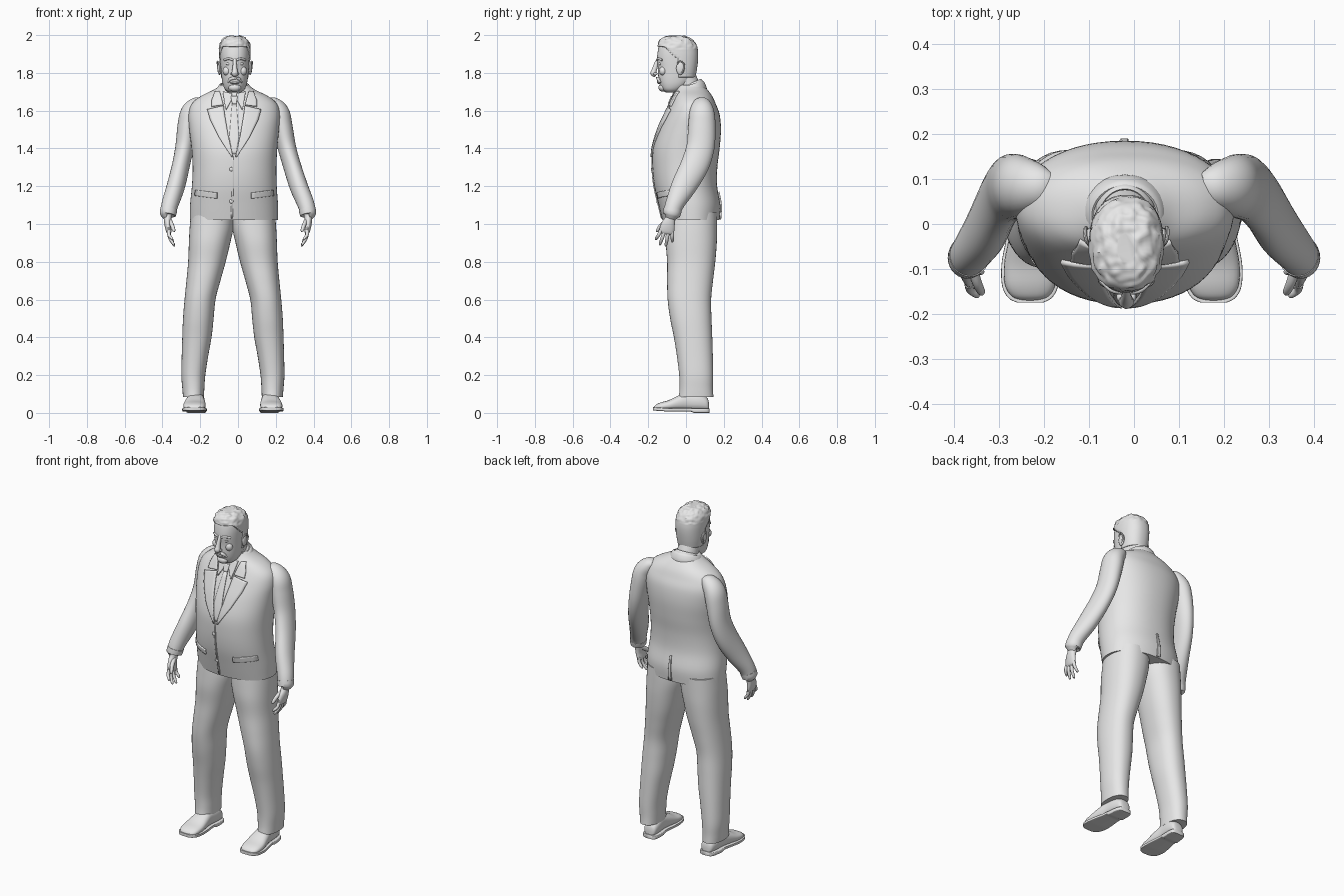
import bpy, bmesh, math
from mathutils import Vector, noise
from mathutils.bvhtree import BVHTree

grey = bpy.data.materials.new("plain grey")
grey.diffuse_color = (0.8, 0.8, 0.8, 1)
CX = -0.02          # body centre line


def finish(name, bm):
    bmesh.ops.recalc_face_normals(bm, faces=bm.faces)
    for f in bm.faces:
        f.smooth = True
    me = bpy.data.meshes.new(name)
    bm.to_mesh(me)
    bm.free()
    me.materials.append(grey)
    ob = bpy.data.objects.new(name, me)
    bpy.context.collection.objects.link(ob)
    return ob


def spline(secs, steps):
    """Smooth interpolation through equal-length tuples."""
    out = []
    for i in range(len(secs) - 1):
        p0, p1 = secs[max(i - 1, 0)], secs[i]
        p2, p3 = secs[i + 1], secs[min(i + 2, len(secs) - 1)]
        for k in range(steps):
            t = k / steps
            out.append(tuple(0.5 * (2 * b + (c - a) * t + (2 * a - 5 * b + 4 * c - d) * t * t
                             + (3 * b - a - 3 * c + d) * t ** 3)
                             for a, b, c, d in zip(p0, p1, p2, p3)))
    return out + [tuple(secs[-1])]


def unit_ring(n, e):
    pts = []
    for i in range(n):
        c, s = math.cos(math.tau * i / n), math.sin(math.tau * i / n)
        pts.append((math.copysign(abs(c) ** (2 / e), c), math.copysign(abs(s) ** (2 / e), s)))
    return pts


def skin(name, rings):
    bm = bmesh.new()
    vs = [[bm.verts.new(p) for p in r] for r in rings]
    n = len(vs[0])
    for a, b in zip(vs, vs[1:]):
        for i in range(n):
            bm.faces.new((a[i], a[(i + 1) % n], b[(i + 1) % n], b[i]))
    bm.faces.new(vs[0])
    bm.faces.new(vs[-1])
    return finish(name, bm)


def loft(name, secs, e=2.0, n=40, steps=5):
    """Upright body from (z, x_min, x_max, y_front, y_back)."""
    return skin(name, [[((l + r) / 2 + (r - l) / 2 * u, (f + b) / 2 + (b - f) / 2 * v, z)
                        for u, v in unit_ring(n, e)] for z, l, r, f, b in spline(secs, steps)])


def tube(name, secs, n=20, steps=5, e=2.0):
    """Tube along a path from (x, y, z, half width, half depth)."""
    sp = spline(secs, steps)
    rings = []
    for i, s in enumerate(sp):
        t = (Vector(sp[min(i + 1, len(sp) - 1)][:3]) - Vector(sp[max(i - 1, 0)][:3])).normalized()
        u = Vector((1, 0, 0)) - t * t.x
        u = u.normalized() if u.length > 0.2 else Vector((0, 1, 0))
        v = t.cross(u)
        rings.append([Vector(s[:3]) + u * (s[3] * a) + v * (s[4] * b) for a, b in unit_ring(n, e)])
    return skin(name, rings)


def ball(name, loc, size, n=16):
    bm = bmesh.new()
    bmesh.ops.create_uvsphere(bm, u_segments=n, v_segments=n // 2 + 2, radius=1)
    for v in bm.verts:
        v.co = Vector([l + c * s for l, c, s in zip(loc, v.co, size)])
    return finish(name, bm)


def tree_of(ob):
    return BVHTree.FromPolygons([v.co for v in ob.data.vertices], [p.vertices for p in ob.data.polygons])


def patch(name, rows, tree, side=-1, thick=0.005, cols=6, steps=6):
    """Cloth plate laid on a surface; rows are (x0, z0, x1, z1)."""
    bm = bmesh.new()
    grid = []
    for a, b in zip(rows, rows[1:]):
        for k in range(steps + 1):
            x0, z0, x1, z1 = [p + (q - p) * k / steps for p, q in zip(a, b)]
            line = []
            for j in range(cols + 1):
                x, z = x0 + (x1 - x0) * j / cols, z0 + (z1 - z0) * j / cols
                hit = tree.ray_cast(Vector((x, side, z)), Vector((0, -side, 0)))[0]
                if hit is None:
                    hit = tree.find_nearest(Vector((x, side * 0.15, z)))[0]
                line.append(bm.verts.new((hit.x, hit.y + side * thick * 0.5, hit.z)))
            grid.append(line)
    for a, b in zip(grid, grid[1:]):
        for j in range(cols):
            bm.faces.new((a[j], a[j + 1], b[j + 1], b[j]))
    bmesh.ops.remove_doubles(bm, verts=bm.verts, dist=0.0002)
    ob = finish(name, bm)
    mod = ob.modifiers.new("thickness", "SOLIDIFY")
    mod.thickness, mod.offset = thick * 1.6, 0
    return ob


# Jacket body
jacket = loft("jacket", [
    (1.02, -.255, .212, -.125, .178), (1.10, -.254, .212, -.145, .182), (1.2, -.244, .205, -.168, .165),
    (1.3, -.24, .203, -.178, .166), (1.4, -.246, .208, -.175, .178), (1.5, -.258, .217, -.147, .185),
    (1.58, -.262, .222, -.112, .178), (1.635, -.245, .207, -.085, .158), (1.675, -.20, .162, -.068, .14),
    (1.71, -.13, .092, -.055, .115), (1.735, -.09, .056, -.045, .09)], e=2.2, n=56)
cloth = tree_of(jacket)

# Neck, head and hair
tube("neck", [(CX, .03, 1.66, .066, .07), (CX, .015, 1.72, .06, .062), (CX, -.01, 1.79, .06, .058)], n=28)
HX = -.017
head_secs = [(1.695, .03, -.105, -.045), (1.71, .05, -.125, -.02), (1.735, .062, -.138, .015),
             (1.77, .069, -.146, .04), (1.82, .074, -.148, .052), (1.87, .077, -.153, .058),
             (1.91, .078, -.15, .058), (1.945, .073, -.142, .048), (1.972, .058, -.125, .025),
             (1.985, .03, -.095, -.005)]
head = loft("head", [(z, HX - h, HX + h, f, b) for z, h, f, b in head_secs], e=2.2)
face = tree_of(head)
hair = loft("hair", [(z, HX - h, HX + h, f, b) for z, h, f, b in [
    (1.765, .070, -.13, .048), (1.82, .078, -.14, .058), (1.87, .082, -.15, .064), (1.91, .083, -.152, .064),
    (1.945, .081, -.15, .057), (1.975, .067, -.138, .036), (1.99, .045, -.115, .01), (1.995, .02, -.085, -.02)]],
    e=2.3, n=56, steps=7)
bm = bmesh.new()
bm.from_mesh(hair.data)
# keep only the scalp side of the hairline
bmesh.ops.delete(bm, context="FACES", geom=[
    f for f in bm.faces if (c := f.calc_center_median()).z < 1.94 and c.y < -.035 - max(0, c.z - 1.87) * 1.2
    or c.z < 1.78])
for v in bm.verts:
    if v.co.z > 1.93:
        v.co += v.normal * 0.007 * noise.noise(v.co * 55)
me = hair.data
bm.to_mesh(me)
bm.free()
mod = hair.modifiers.new("thickness", "SOLIDIFY")
mod.thickness = 0.008

# Face features
tube("nose", [(HX, -.145, 1.875, .009, .008), (HX, -.156, 1.85, .010, .012), (HX, -.168, 1.815, .014, .014),
              (HX, -.172, 1.797, .017, .016), (HX, -.16, 1.785, .010, .010)], n=14)
ball("nose_tip", (HX, -.178, 1.80), (.011, .011, .011))
ball("chin", (HX, -.122, 1.722), (.034, .024, .022))
ball("lower_lip", (HX, -.145, 1.748), (.021, .008, .006))
ball("mouth_mound", (HX, -.138, 1.762), (.034, .016, .022))
for s in (-1, 1):
    ball("eye", (HX + s * .032, -.137, 1.848), (.014, .008, .008))
    ball("cheek", (HX + s * .042, -.122, 1.81), (.022, .02, .024))
    ball("nostril", (HX + s * .013, -.162, 1.795), (.009, .012, .008))
    tube("brow", [(HX + s * x, y, z, .006, .006) for x, y, z in
                  ((.01, -.151, 1.868), (.032, -.147, 1.875), (.056, -.125, 1.868))], n=10)
    tube("moustache", [(HX + s * x, y, z, r, r) for x, y, z, r in
                       ((0, -.152, 1.772, .008), (.02, -.148, 1.768, .008), (.037, -.134, 1.75, .004))], n=10)
    ball("ear", (HX + s * .081, -.03, 1.825), (.010, .022, .036))
    tube("ear_rim", [(HX + s * x, y, z, .004, .004) for x, y, z in
                     ((.080, -.045, 1.835), (.088, -.04, 1.858), (.092, -.02, 1.858), (.090, -.008, 1.835),
                      (.086, -.02, 1.805), (.08, -.038, 1.795))], n=8)

# Jacket collar round the neck, shirt collar inside it
for name, rx, ry, low, high, w in (("jacket_collar", .084, .078, 1.69, 1.735, .009),
                                   ("shirt_collar", .066, .07, 1.69, 1.745, .006)):
    rings = []
    for i in range(33):
        a = -math.pi / 2 + math.tau * (i - 16) / 32 * .86 + math.pi
        c, sn = math.cos(a), math.sin(a)
        z = low + (high - low) * (sn + 1) / 2
        rings.append([(CX + c * (rx + w * u - .5 * v * .02), .018 + sn * (ry + w * u - .5 * v * .02), z + .024 * v)
                      for u, v in unit_ring(12, 2.5)])
    skin(name, rings)

# Lapels, shirt flaps and pocket flaps
for s in (-1, 1):
    P = lambda rows: [(CX + s * a, b, CX + s * c, d) for a, b, c, d in rows]
    patch("lapel", P([(.056, 1.625, .142, 1.605), (.05, 1.58, .126, 1.55), (.032, 1.47, .082, 1.46),
                      (.006, 1.355, .014, 1.355)]), cloth, thick=.007)
    patch("collar_wing", P([(.076, 1.70, .10, 1.70), (.066, 1.665, .118, 1.655), (.057, 1.63, .12, 1.622)]),
          cloth, thick=.007)
    patch("shirt_flap", P([(.012, 1.69, .06, 1.70), (.012, 1.66, .055, 1.665), (.042, 1.605, .046, 1.61)]),
          cloth, thick=.006)
    patch("pocket_flap", P([(.09, 1.165, .205, 1.18), (.09, 1.135, .207, 1.15)]), cloth, thick=.005)
patch("tie_knot", [(CX - .018, 1.675, CX + .018, 1.675), (CX - .011, 1.635, CX + .011, 1.635)], cloth, thick=.009)
patch("tie", [(CX - .011, 1.635, CX + .011, 1.635), (CX - .026, 1.46, CX + .026, 1.46),
              (CX - .008, 1.37, CX + .008, 1.37)], cloth, thick=.004)
patch("front_overlap", [(CX - .012, 1.36, CX - .004, 1.36), (CX - .012, 1.2, CX - .004, 1.2),
                        (CX - .018, 1.03, CX - .008, 1.03)], cloth, cols=2, thick=.004)
patch("back_vent", [(CX - .004, 1.17, CX + .004, 1.17), (CX - .012, 1.025, CX + .008, 1.025)],
      cloth, side=1, thick=.006)
for z in (1.29, 1.12):
    y = cloth.ray_cast(Vector((CX - .015, -1, z)), Vector((0, 1, 0)))[0].y
    ball("button", (CX - .015, y - .002, z), (.011, .006, .011), 12)

for s in (-1, 1):
    # Sleeve
    arm = [(.165, .082, 1.645, .02, .03), (.195, .083, 1.632, .043, .05), (.232, .084, 1.59, .055, .066),
           (.25, .084, 1.52, .054, .072), (.27, .077, 1.41, .049, .074), (.294, .046, 1.31, .047, .074),
           (.325, -.012, 1.20, .048, .066), (.358, -.058, 1.11, .045, .05), (.371, -.075, 1.06, .042, .045)]
    tube("sleeve", [(s * x - .016 * max(0, min(1, (z - 1.1) / .4)), y, z, a, b) for x, y, z, a, b in arm], n=28)
    tube("cuff", [(s * .366, -.070, 1.078, .045, .048), (s * .372, -.077, 1.048, .043, .046),
                  (s * .372, -.078, 1.044, .03, .032)], n=28, steps=2)
    # Hand with thumb and four fingers
    tube("palm", [(s * .37, -.076, 1.07, .024, .028), (s * .372, -.083, 1.03, .021, .028),
                  (s * .372, -.095, .995, .017, .037), (s * .366, -.103, .96, .014, .040),
                  (s * .362, -.105, .948, .008, .032)], n=18)
    for y0, y1, z1, x1 in ((-.134, -.158, .915, .35), (-.114, -.137, .888, .343),
                           (-.094, -.106, .882, .34), (-.074, -.072, .902, .345)):
        tube("finger", [(s * .367, y0, .965, .010, .010), (s * (.367 + x1) / 2 + s * .006, (y0 + y1) / 2, (.965 + z1) / 2,
                        .009, .0095), (s * x1, y1, z1 + .008, .007, .0075), (s * x1, y1, z1, .003, .003)], n=10)
    tube("thumb", [(s * .362, -.09, 1.02, .012, .013), (s * .35, -.128, .995, .011, .012),
                   (s * .34, -.15, .968, .009, .009), (s * .338, -.155, .958, .003, .003)], n=10)

    # Trouser leg: inner, outer, front, back at each height
    MX = -.027
    leg = [(1.06, -.005, .222, -.10, .165), (.98, -.003, .229, -.105, .165), (.9, .014, .233, -.107, .163),
           (.8, .038, .237, -.10, .155), (.7, .066, .246, -.10, .143), (.6, .092, .256, -.097, .133),
           (.5, .102, .264, -.084, .135), (.4, .113, .268, -.064, .139), (.3, .131, .271, -.048, .142),
           (.2, .146, .273, -.036, .144), (.13, .151, .268, -.034, .143), (.085, .153, .264, -.038, .145)]
    loft("trouser_leg", [(z, *sorted((MX + s * i, MX + s * o)), f, b) for z, i, o, f, b in leg], e=2.25)

    # Shoe upper and sole, swept from heel to toe
    shoe = [(.122, .190, .018, .05), (.112, .190, .036, .08), (.07, .193, .044, .105), (.01, .197, .045, .11),
            (-.04, .2, .053, .092), (-.09, .203, .059, .068), (-.135, .204, .056, .055), (-.16, .204, .042, .043),
            (-.17, .204, .022, .03)]
    sp = spline(shoe, 4)
    skin("shoe_upper", [[(MX + s * x + w * u, y, .012 + (h - .012) * (v + 1) / 2) for u, v in unit_ring(24, 2.4)]
                        for y, x, w, h in sp])
    skin("shoe_sole", [[(MX + s * x + (w + .006) * u, y * 1.03,
                         (.012 if y > .03 else .016 + max(0, -y - .09) * .07) + (.012 if y > .03 else .009) * v)
                        for u, v in unit_ring(24, 8)] for y, x, w, h in sp])

# Keep hard edges crisp
bpy.ops.object.select_all(action="SELECT")
bpy.context.view_layer.objects.active = jacket
bpy.ops.object.shade_smooth_by_angle(angle=math.radians(42))
